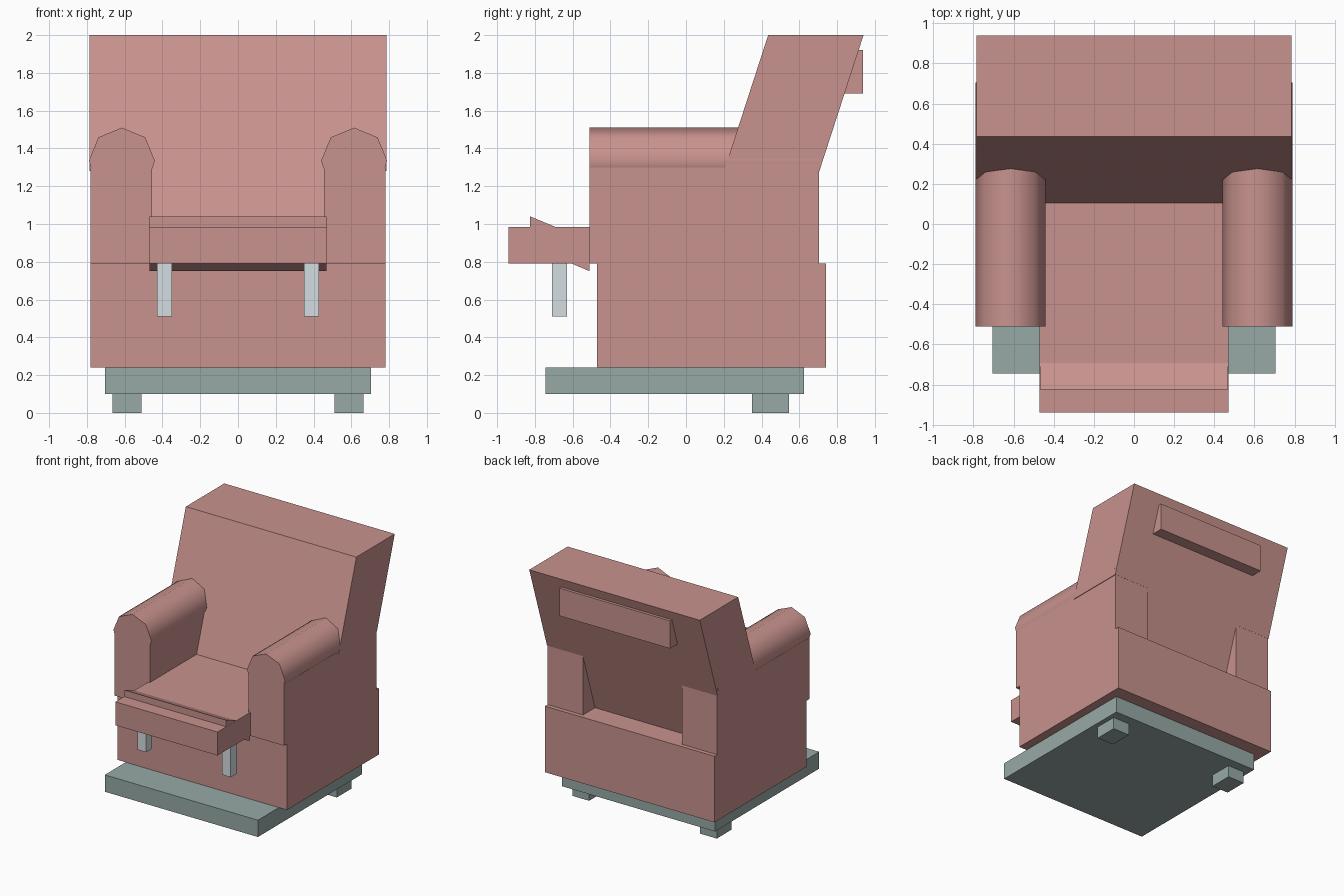
import bpy, bmesh, math

if "Cube" in bpy.data.objects:
    bpy.data.objects.remove(bpy.data.objects["Cube"])


def material(name, rgb):
    m = bpy.data.materials.new(name)
    m.diffuse_color = (*rgb, 1)
    m.use_nodes = True
    m.node_tree.nodes["Principled BSDF"].inputs["Base Color"].default_value = m.diffuse_color
    return m


PINK = material("dusty pink fabric", (0.58, 0.29, 0.27))
GREEN = material("grey green base", (0.31, 0.40, 0.38))
PALE = material("pale grey metal", (0.66, 0.73, 0.75))


def prism(name, pts, axis, a, b, mat):
    """Extrude a profile: axis 'x' takes (y, z) points, axis 'y' takes (x, z)."""
    bm = bmesh.new()
    place = (lambda p, t: (t, p[0], p[1])) if axis == 'x' else (lambda p, t: (p[0], t, p[1]))
    face = bm.faces.new([bm.verts.new(place(p, a)) for p in pts])
    ext = bmesh.ops.extrude_face_region(bm, geom=[face])
    new = [v for v in ext['geom'] if isinstance(v, bmesh.types.BMVert)]
    d = (b - a, 0, 0) if axis == 'x' else (0, b - a, 0)
    bmesh.ops.translate(bm, vec=d, verts=new)
    bmesh.ops.recalc_face_normals(bm, faces=bm.faces)
    me = bpy.data.meshes.new(name)
    bm.to_mesh(me)
    bm.free()
    me.materials.append(mat)
    ob = bpy.data.objects.new(name, me)
    bpy.context.collection.objects.link(ob)
    return ob


def box(name, x, y, z, mat):
    return prism(name, [(y[0], z[0]), (y[1], z[0]), (y[1], z[1]), (y[0], z[1])],
                 'x', x[0], x[1], mat)


def back_y(z, rear):
    """Depth of the sloping backrest planes at height z."""
    return (0.94 if rear else 0.435) - 0.325 * (2.0 - z)


def slanted(name, z0, z1, half, mat):
    pts = [(back_y(z0, 0), z0), (back_y(z0, 1), z0), (back_y(z1, 1), z1), (back_y(z1, 0), z1)]
    return prism(name, pts, 'x', -half, half, mat)


# plinth and body
box("plinth", (-0.705, 0.705), (-0.745, 0.625), (0.10, 0.24), GREEN)
box("lower_body", (-0.78, 0.78), (-0.47, 0.74), (0.24, 0.79), PINK)

# reclined backrest: wide above the arms, narrow between them
slanted("backrest_upper", 1.28, 2.0, 0.785, PINK)
slanted("backrest_lower", 0.79, 1.28, 0.455, PINK)

# wedge-shaped rail on the rear of the backrest
prism("rear_rail", [(back_y(1.69, 1) - 0.02, 1.69), (0.938, 1.69), (0.938, 1.92),
                    (back_y(1.92, 1) - 0.02, 1.92)], 'x', -0.51, 0.51, PINK)

# seat cushion and the tilted footrest board through its front
box("seat_cushion", (-0.47, 0.47), (-0.94, 0.30), (0.79, 0.985), PINK)
prism("tilted_footrest", [(-0.825, 1.04), (-0.825, 0.885), (-0.51, 0.75), (-0.51, 0.91)],
      'x', -0.469, 0.469, PINK)

for side, s in (("left", -1), ("right", 1)):
    def span(a, b):
        return tuple(sorted((s * a, s * b)))

    # arm panel and its eight-sided roll
    box(side + "_arm", span(0.455, 0.78), (-0.51, 0.705), (0.79, 1.30), PINK)
    roll = [(s * 0.615 + 0.175 * math.cos(math.radians(a)),
             1.335 + 0.175 * math.sin(math.radians(a))) for a in range(0, 181, 45)]
    roll += [(s * 0.615 - 0.162, 1.295), (s * 0.615 + 0.162, 1.295)]
    ob = prism(side + "_arm_roll", roll, 'y', -0.51, 0.705, PINK)
    bpy.ops.object.select_all(action='DESELECT')
    ob.select_set(True)
    bpy.context.view_layer.objects.active = ob
    bpy.ops.object.shade_smooth_by_angle(angle=math.radians(50))

    # rear foot and footrest leg
    box(side + "_rear_foot", span(0.51, 0.665), (0.35, 0.545), (0.0, 0.10), GREEN)
    box(side + "_footrest_leg", span(0.35, 0.43), (-0.71, -0.63), (0.51, 0.80), PALE)
